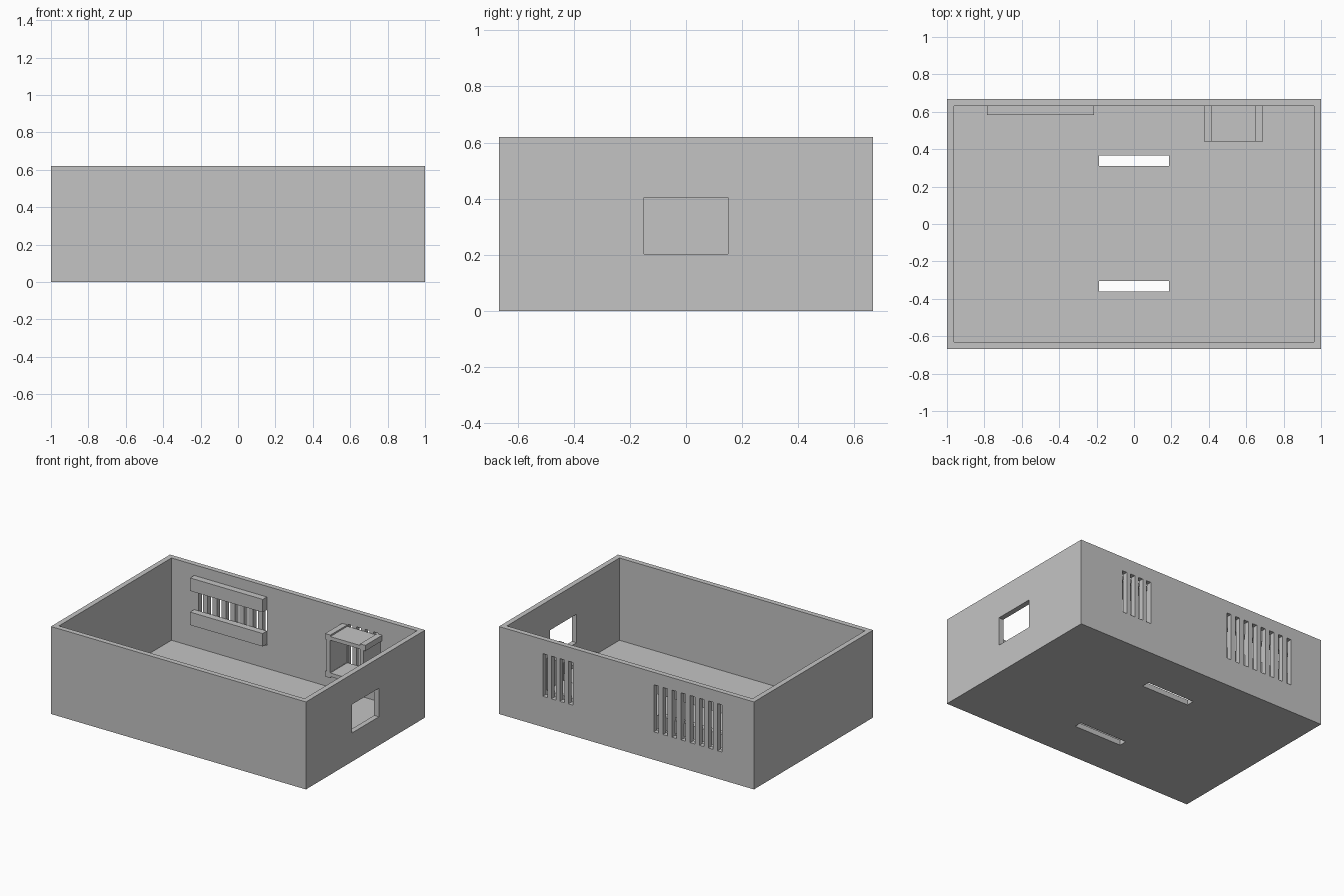
import bpy, bmesh
from mathutils import Matrix, Vector

if "Cube" in bpy.data.objects:
    bpy.data.objects.remove(bpy.data.objects["Cube"])

grey = bpy.data.materials.new("light_grey")
grey.diffuse_color = (0.55, 0.55, 0.55, 1)
grey.use_nodes = True
grey.node_tree.nodes["Principled BSDF"].inputs["Base Color"].default_value = grey.diffuse_color


def boxes(name, spans):
    """One object made of boxes given as (x0, x1, y0, y1, z0, z1)."""
    bm = bmesh.new()
    for x0, x1, y0, y1, z0, z1 in spans:
        centre = Vector((x0 + x1, y0 + y1, z0 + z1)) / 2
        size = Matrix.Diagonal((x1 - x0, y1 - y0, z1 - z0, 1))
        bmesh.ops.create_cube(bm, size=1, matrix=Matrix.Translation(centre) @ size)
    mesh = bpy.data.meshes.new(name)
    bm.to_mesh(mesh)
    bm.free()
    mesh.materials.append(grey)
    ob = bpy.data.objects.new(name, mesh)
    bpy.context.collection.objects.link(ob)
    return ob


def cut(target, cutter):
    mod = target.modifiers.new(cutter.name, 'BOOLEAN')
    mod.operation = 'DIFFERENCE'
    mod.solver = 'EXACT'
    mod.object = cutter
    cutter.hide_render = True
    cutter.hide_viewport = True


W, D, H, T = 1.0, 0.667, 0.62, 0.037
IN = D - T  # inner face of the back wall

# Open tray
case = boxes("case", [(-W, W, -D, D, 0, H)])
cut(case, boxes("cavity_cutter", [(-W + T, W - T, -IN, IN, T, 1)]))

# Openings: side window, floor slots, two banks of vents in the back wall
holes = [(0.9, 1.1, -0.15, 0.15, 0.203, 0.405)]
holes += [(-0.187, 0.187, y - 0.028, y + 0.028, -0.1, 0.1) for y in (-0.333, 0.337)]
for start, pitch, count, z0, z1 in ((-0.75, 0.0714, 8, 0.198, 0.532),
                                    (0.42, 0.0665, 4, 0.217, 0.52)):
    for i in range(count):
        x = start + i * pitch
        holes.append((x, x + 0.0357, 0.6, 0.7, z0, z1))
cut(case, boxes("opening_cutter", holes))

# Horizontal rails above and below the long vent bank
for name, z in (("lower_rail", 0.21), ("upper_rail", 0.452)):
    boxes(name, [(-0.785, -0.215, 0.584, IN + 0.002, z, z + 0.092)])

# Open-fronted compartment around the short vent bank
Y0, Y1 = 0.44, IN + 0.002
boxes("compartment_sides", [(0.385, 0.415, Y0, Y1, 0.245, 0.48),
                            (0.65, 0.675, Y0, Y1, 0.245, 0.48)])
boxes("compartment_plates", [(0.41, 0.655, Y0, Y1, z, z + 0.026) for z in (0.22, 0.478)])
boxes("compartment_corner_rails", [(x0, x1, Y0, Y1, z, z + 0.04)
                                   for x0, x1 in ((0.375, 0.416), (0.649, 0.69))
                                   for z in (0.21, 0.475)])
